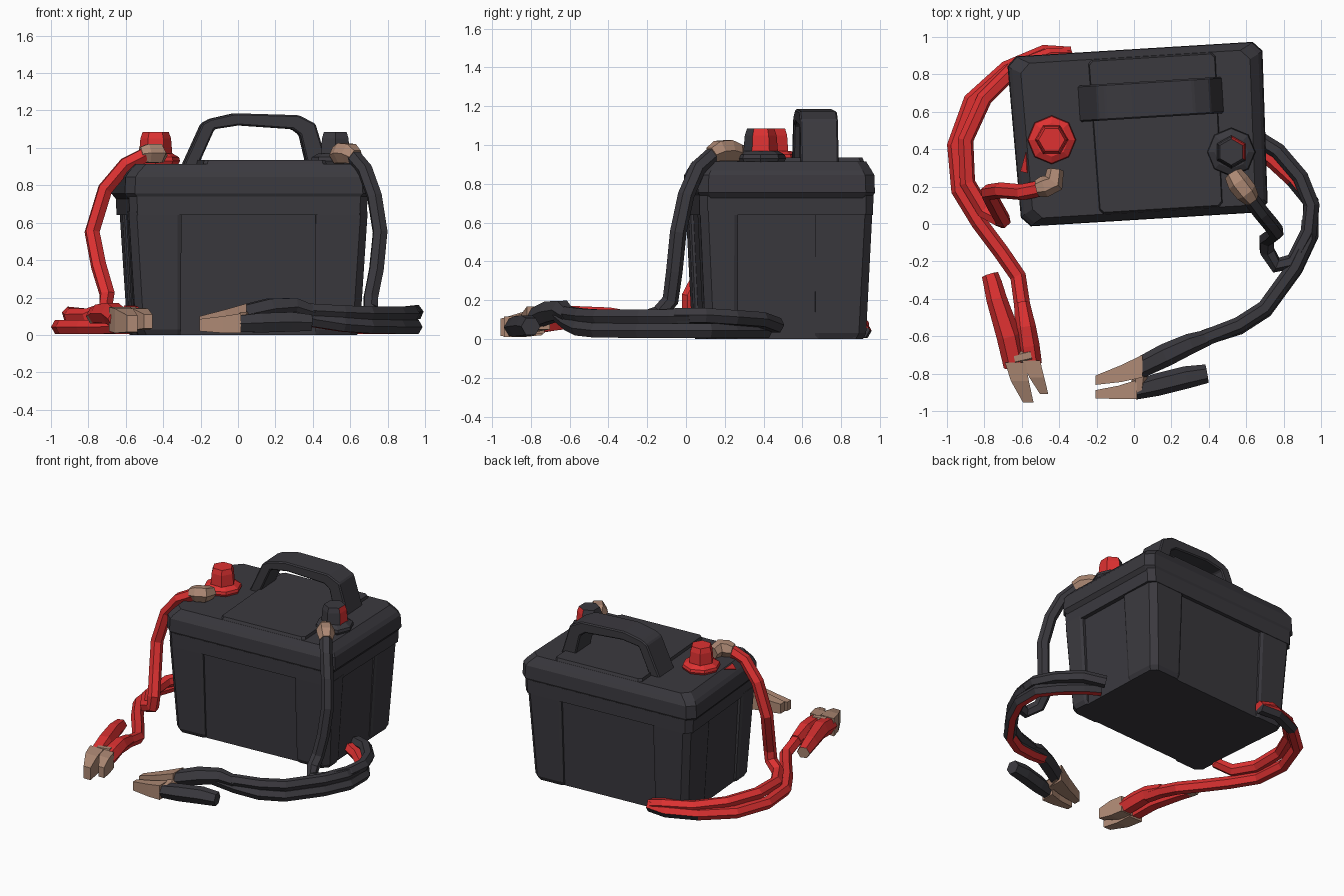
import bpy, bmesh, math
from mathutils import Matrix

cube = bpy.data.objects.get("Cube")
if cube:
    bpy.data.objects.remove(cube)


def material(name, colour):
    m = bpy.data.materials.new(name)
    m.use_nodes = True
    m.diffuse_color = (*colour, 1)
    bsdf = m.node_tree.nodes["Principled BSDF"]
    bsdf.inputs["Base Color"].default_value = (*colour, 1)
    bsdf.inputs["Roughness"].default_value = .8
    return m


dark = material("charcoal plastic", (.043, .041, .049))
red = material("red rubber", (.73, .031, .031))
copper = material("dull copper", (.42, .25, .175))

# the battery stands slightly turned
battery_place = Matrix.Translation((.03, .48, 0)) @ Matrix.Rotation(math.radians(3.5), 4, 'Z')


def loft(name, rings, mat, place=Matrix(), bevel=0):
    """Skin a closed solid through rings with equal point counts."""
    bm = bmesh.new()
    loops = [[bm.verts.new(p) for p in ring] for ring in rings]
    n = len(loops[0])
    for a, b in zip(loops, loops[1:]):
        for i in range(n):
            j = (i + 1) % n
            bm.faces.new((a[i], a[j], b[j], b[i]))
    bm.faces.new(loops[0])
    bm.faces.new(loops[-1])
    bmesh.ops.recalc_face_normals(bm, faces=bm.faces)
    if bevel:
        bmesh.ops.bevel(bm, geom=bm.edges[:], offset=bevel, segments=1, affect='EDGES')
    mesh = bpy.data.meshes.new(name)
    bm.to_mesh(mesh)
    bm.free()
    mesh.materials.append(mat)
    obj = bpy.data.objects.new(name, mesh)
    obj.matrix_world = place
    bpy.context.collection.objects.link(obj)
    return obj


def slab(hx, hy, cut, z, cx=0):
    """Rectangle ring with cut corners, a little wider at the back."""
    pts = [(hx - cut, -hy), (hx, cut - hy), (hx, hy - cut), (hx - cut, hy),
           (cut - hx, hy), (-hx, hy - cut), (-hx, cut - hy), (cut - hx, -hy)]
    return [(cx + x * (1 + .04 * y), y, z) for x, y in pts]


def disc(centre, r, z, sides, turn=0):
    angles = [turn + math.tau * i / sides for i in range(sides)]
    return [(centre[0] + r * math.cos(a), centre[1] + r * math.sin(a), z) for a in angles]


def jaw(name, stations, across):
    """Flat-sided jaw through (x, y, half width, low, high) stations."""
    ax, ay = across
    rings = [[(x + s * w * ax, y + s * w * ay, z) for s, z in ((-1, lo), (1, lo), (1, hi), (-1, hi))]
             for x, y, w, lo, hi in stations]
    return loft(name, rings, copper)


def tube(name, points, mat):
    """Six-sided tube through (x, y, z, radius) points."""
    curve = bpy.data.curves.new(name, 'CURVE')
    curve.dimensions = '3D'
    curve.bevel_depth = 1
    curve.bevel_resolution = 1
    curve.use_fill_caps = True
    spline = curve.splines.new('POLY')
    spline.points.add(len(points) - 1)
    for p, (x, y, z, r) in zip(spline.points, points):
        p.co = (x, y, z, 1)
        p.radius = r
    obj = bpy.data.objects.new(name, curve)
    bpy.context.collection.objects.link(obj)
    bpy.ops.object.select_all(action='DESELECT')
    obj.select_set(True)
    bpy.context.view_layer.objects.active = obj
    bpy.ops.object.convert(target='MESH')
    obj = bpy.context.view_layer.objects.active
    obj.data.materials.clear()
    obj.data.materials.append(mat)
    for face in obj.data.polygons:
        face.use_smooth = False
    return obj


def paint(obj, mat, rule):
    obj.data.materials.append(mat)
    for face in obj.data.polygons:
        face.material_index = int(rule(face.center, face.normal))


def cable(name, path, mat, r=.043):
    return tube(name, [(*p, r) for p in path], mat)


# case: recessed core, corner posts and an upper band
loft("case_core", [slab(.58, .39, .03, 0), slab(.62, .425, .03, .74)], dark, battery_place)
for sx, side in ((-1, "right"), (1, "left")):
    for sy, end, inside in ((-1, "front", .25), (1, "back", .15)):
        rings = []
        for hx, hy, z in ((.585, .4, 0), (.6, .415, .03), (.64, .445, .66)):
            ring = [(.36, inside), (hx - .01, inside), (hx, inside + .02), (hx, hy - .04),
                    (hx - .04, hy), (.38, hy), (.36, hy - .01)]
            rings.append([(sx * x, sy * y, z) for x, y in ring])
        loft(f"case_post_{end}_{side}", rings, dark, battery_place)
loft("case_band", [slab(.645, .447, .04, .64), slab(.65, .449, .04, .74)], dark, battery_place)

# lid with steep shoulders and a raised centre
lid = ((.64, .435, .715), (.672, .456, .755), (.667, .453, .845), (.65, .44, .87), (.605, .415, .915))
loft("lid", [slab(x, y, .05, z) for x, y, z in lid], dark, battery_place)
loft("lid_centre", [slab(.35, .44, .02, .85, .09), slab(.33, .405, .02, .935, .09)],
     dark, battery_place)
# small red fleck on the right shoulder
fleck = [(-.645, -.16, .88), (-.61, -.17, .912), (-.61, -.06, .912)]
loft("shoulder_fleck", [[(x - d, y, z + d) for x, y, z in fleck] for d in (0, .004)],
     red, battery_place)

# carrying handle
outer = [(-.32, .9), (-.215, 1.13), (-.17, 1.155), (-.04, 1.185), (.3, 1.175), (.39, 1.13), (.46, .9)]
inner = [(.35, .9), (.31, 1.07), (.27, 1.1), (-.02, 1.12), (-.15, 1.1), (-.24, .9)]
loft("handle", [[(x, y, z) for x, z in outer + inner] for y in (.085, .28)],
     dark, battery_place, .008)

# terminals
for label, spot, mat, turn in (("red", (-.44, .45), red, 0), ("black", (.52, .385), dark, math.pi / 6)):
    loft(f"{label}_terminal_flange",
         [disc(spot, r, z, 8) for r, z in ((.115, .9), (.13, .93), (.125, .95), (.09, .97))], mat)
    nut = loft(f"{label}_terminal_nut",
               [disc(spot, r, z, 6, turn) for r, z in ((.09, .955), (.082, 1.05), (.07, 1.085))], mat)
    if mat == dark:
        paint(nut, red, lambda c, n: n.x > .3 and n.y > -.3 and n.z < .4)

# copper cable lugs
tube("red_cable_lug", [(-.42, .29, .96, .045), (-.43, .22, .97, .058),
                       (-.48, .2, .97, .058), (-.52, .19, .965, .045)], copper)
tube("black_cable_lug", [(.53, .27, .96, .05), (.56, .22, .972, .062),
                         (.6, .17, .97, .06), (.63, .13, .95, .044)], copper)

# red cable: drop from the terminal, then two strands round the case
cable("red_cable_drop", [(-.5, .19, .96), (-.6, .17, .91), (-.71, .18, .78), (-.78, .17, .55),
                         (-.745, .1, .37), (-.7, .02, .22), (-.71, .02, .14), (-.8, .07, .1),
                         (-.89, .22, .1), (-.9, .45, .11), (-.8, .67, .1),
                         (-.64, .83, .09), (-.45, .9, .08), (-.34, .9, .05)], red)
strand = cable("red_cable_strand", [(-.34, .905, .045), (-.48, .915, .043), (-.68, .83, .043),
                                    (-.87, .66, .043), (-.957, .42, .043), (-.935, .18, .043),
                                    (-.83, .01, .043), (-.71, -.15, .043), (-.62, -.28, .05),
                                    (-.6, -.42, .08), (-.58, -.55, .09)], red)
paint(strand, dark, lambda c, n: c.y > .85 and n.z < .2)

# black cable: drop from the terminal, then stacked strands on the left
cable("black_cable_drop", [(.62, .14, .95), (.68, .06, .88), (.73, 0, .74), (.76, -.04, .55),
                           (.74, -.06, .35), (.71, -.08, .2), (.71, -.14, .13), (.76, -.22, .1),
                           (.85, -.2, .11), (.935, -.04, .12), (.95, .1, .12),
                           (.89, .25, .11), (.77, .39, .1), (.64, .47, .07)], dark)
cable("black_cable_upper", [(.94, .02, .115), (.93, -.08, .115), (.86, -.23, .115),
                            (.7, -.45, .115), (.56, -.54, .12), (.38, -.61, .13)], dark)
strand = cable("black_cable_strand", [(.63, .41, .043), (.73, .35, .043), (.85, .24, .043),
                                      (.945, .12, .043), (.945, -.06, .043), (.86, -.24, .043),
                                      (.7, -.46, .045), (.56, -.55, .055), (.4, -.6, .08),
                                      (.25, -.66, .13)], dark)
paint(strand, red, lambda c, n: n.z < -.5 or (c.y > .17 and n.x < .4))

# clamps: two grips and two copper jaws each, joined by a pivot
tube("red_clamp_cable_grip", [(-.6, -.42, .09, .042), (-.58, -.55, .11, .055),
                              (-.565, -.65, .1, .06), (-.55, -.75, .085, .058)], red)
grip = tube("red_clamp_free_grip", [(-.77, -.27, .1, .045), (-.755, -.32, .105, .05),
                                    (-.735, -.4, .115, .055), (-.67, -.6, .115, .065),
                                    (-.635, -.76, .085, .062)], red)
paint(grip, copper, lambda c, n: n.y > .8 or (c.y > -.33 and n.z < -.3))
tube("red_clamp_pivot", [(-.64, -.72, .12, .035), (-.55, -.7, .12, .035)], copper)
jaw("red_clamp_inner_jaw", [(-.55, -.73, .048, .03, .145), (-.52, -.82, .04, .025, .14),
                            (-.48, -.91, .022, .035, .11)], (1, 0))
jaw("red_clamp_outer_jaw", [(-.635, -.74, .055, .02, .15), (-.61, -.84, .048, .01, .14),
                            (-.565, -.955, .028, .015, .105)], (1, 0))

tube("black_clamp_cable_grip", [(.4, -.605, .12, .042), (.3, -.64, .15, .055),
                                (.17, -.7, .14, .062), (.03, -.77, .11, .056)], dark)
tube("black_clamp_free_grip", [(.39, -.8, .065, .05), (.28, -.82, .07, .06),
                               (.12, -.86, .065, .06), (.0, -.89, .06, .05)], dark)
tube("black_clamp_pivot", [(.04, -.74, .1, .04), (.02, -.9, .07, .04)], copper)
jaw("black_clamp_upper_jaw", [(.045, -.76, .06, .05, .168), (-.07, -.8, .045, .04, .135),
                              (-.205, -.835, .025, .03, .1)], (0, 1))
jaw("black_clamp_lower_jaw", [(.015, -.885, .052, .01, .115), (-.08, -.9, .036, .01, .1),
                              (-.205, -.91, .022, .02, .085)], (0, 1))
